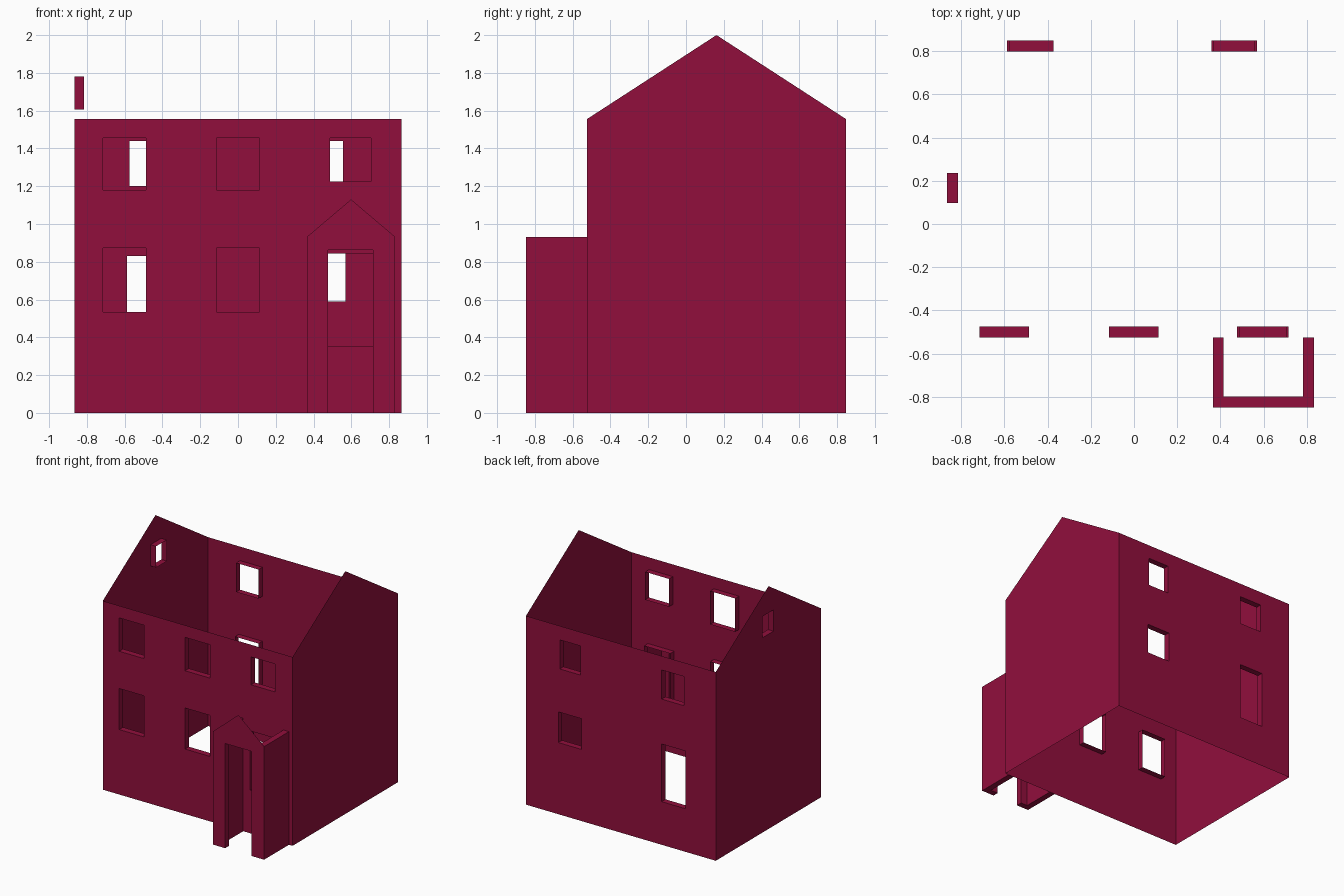
import bpy, bmesh
from mathutils import Vector

cube = bpy.data.objects.get("Cube")
if cube:
    bpy.data.objects.remove(cube, do_unlink=True)

# Overall sizes
X = 0.865               # half width
FRONT, BACK = -0.525, 0.848
EAVES, RIDGE = 1.555, 2.0
RIDGE_Y = (FRONT + BACK) / 2
DEPTH = 0.05            # reveal and porch wall thickness
PORCH_Y = -0.848

maroon = bpy.data.materials.new("maroon")
maroon.use_nodes = True
COLOUR = (0.285, 0.0047, 0.0455, 1)
maroon.diffuse_color = COLOUR
maroon.node_tree.nodes["Principled BSDF"].inputs["Base Color"].default_value = COLOUR


def finish(name, bm):
    mesh = bpy.data.meshes.new(name)
    bm.to_mesh(mesh)
    bm.free()
    mesh.materials.append(maroon)
    obj = bpy.data.objects.new(name, mesh)
    bpy.context.collection.objects.link(obj)
    return obj


def wall(name, outline, place, inward, holes=()):
    """Thin sheet with rectangular openings (u0, u1, z0, z1) and inward reveals."""
    bm = bmesh.new()
    inward = Vector(inward)
    u_axis = Vector(place(1, 0)) - Vector(place(0, 0))
    z_axis = Vector((0, 0, 1))
    bm.faces.new([bm.verts.new(place(u, z)) for u, z in outline])
    # Score the sheet along every opening edge, then drop the openings
    for u0, u1, z0, z1 in holes:
        for value, axis in ((u0, u_axis), (u1, u_axis), (z0, z_axis), (z1, z_axis)):
            bmesh.ops.bisect_plane(bm, geom=bm.verts[:] + bm.edges[:] + bm.faces[:],
                                   plane_co=axis * value, plane_no=axis)
    gone = []
    for face in bm.faces:
        c = face.calc_center_median()
        u, z = c.dot(u_axis), c.z
        if any(a < u < b and lo < z < hi for a, b, lo, hi in holes):
            gone.append(face)
    bmesh.ops.delete(bm, geom=gone, context='FACES')
    bm.normal_update()
    for face in bm.faces:
        if face.normal.dot(inward) > 0:
            face.normal_flip()
    # Reveals lining each opening
    for u0, u1, z0, z1 in holes:
        centre = Vector(place((u0 + u1) / 2, (z0 + z1) / 2)) + inward * DEPTH / 2
        ring = [Vector(place(*p)) for p in ((u0, z0), (u1, z0), (u1, z1), (u0, z1))]
        for a, b in zip(ring, ring[1:] + ring[:1]):
            quad = (a, b, b + inward * DEPTH, a + inward * DEPTH)
            face = bm.faces.new([bm.verts.new(p) for p in quad])
            face.normal_update()
            if face.normal.dot(centre - face.calc_center_median()) < 0:
                face.normal_flip()
    bmesh.ops.remove_doubles(bm, verts=bm.verts[:], dist=0.0001)
    return finish(name, bm)


def prism(name, profile, y0, y1, caps=True):
    """Extrude an x-z profile along y, with or without end faces."""
    bm = bmesh.new()
    near = [bm.verts.new((x, y0, z)) for x, z in profile]
    far = [bm.verts.new((x, y1, z)) for x, z in profile]
    n = len(profile)
    for i in range(n):
        j = (i + 1) % n
        bm.faces.new((near[j], near[i], far[i], far[j]))
    if caps:
        bm.faces.new(near)
        bm.faces.new(far[::-1])
    return finish(name, bm)


def rect(u0, u1, z0, z1):
    return [(u0, z0), (u1, z0), (u1, z1), (u0, z1)]


# Long walls with their windows
wall("front_wall", rect(-X, X, 0, EAVES), lambda u, z: (u, FRONT, z), (0, 1, 0), [
    (-0.715, -0.487, 0.535, 0.873), (-0.115, 0.113, 0.535, 0.873),
    (-0.715, -0.487, 1.18, 1.455), (-0.115, 0.113, 1.18, 1.455),
    (0.487, 0.705, 1.225, 1.455), (0.477, 0.715, 0.355, 0.843)])
wall("back_wall", rect(-X, X, 0, EAVES), lambda u, z: (u, BACK, z), (0, -1, 0), [
    (-0.587, -0.372, 0.355, 0.83), (-0.575, -0.372, 1.2, 1.44),
    (0.358, 0.57, 0.59, 0.843), (0.367, 0.557, 1.2, 1.44)])

# Gable ends, one with a small attic window
gable = [(FRONT, 0), (BACK, 0), (BACK, EAVES), (RIDGE_Y, RIDGE), (FRONT, EAVES)]
wall("right_gable_wall", gable, lambda u, z: (-X, u, z), (1, 0, 0),
     [(0.097, 0.237, 1.605, 1.78)])
wall("left_gable_wall", gable, lambda u, z: (X, u, z), (-1, 0, 0))

# Porch: doorway front, two side walls and a thin pediment
PX0, PX1, PZ = 0.365, 0.832, 0.932
D0, D1, DZ = 0.477, 0.715, 0.862
doorway = [(PX0, 0), (D0, 0), (D0, DZ), (D1, DZ), (D1, 0), (PX1, 0), (PX1, PZ), (PX0, PZ)]
prism("porch_front", doorway, PORCH_Y, PORCH_Y + DEPTH)
for side, x in (("right", PX0), ("left", PX1 - DEPTH)):
    prism("porch_" + side + "_wall", rect(x, x + DEPTH, 0, PZ),
          PORCH_Y + DEPTH, FRONT, caps=False)
wall("porch_pediment", [(PX0, PZ), (PX1, PZ), ((PX0 + PX1) / 2, 1.13)],
     lambda u, z: (u, PORCH_Y, z), (0, 1, 0))
